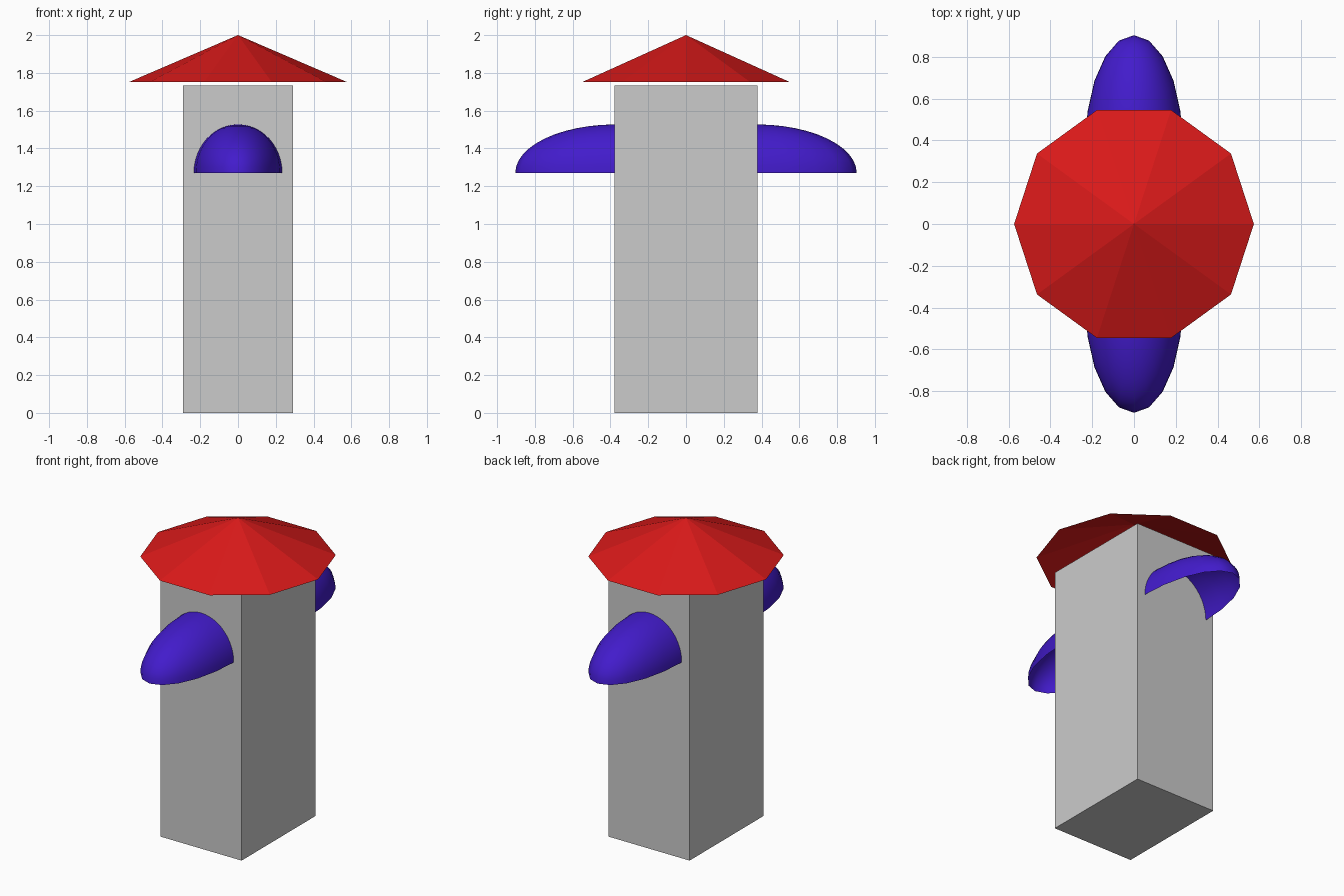
import bpy, bmesh
from mathutils import Matrix

if "Cube" in bpy.data.objects:
    bpy.data.objects.remove(bpy.data.objects["Cube"])


def material(name, rgb):
    m = bpy.data.materials.new(name)
    m.diffuse_color = (*rgb, 1)
    m.use_nodes = True
    m.node_tree.nodes["Principled BSDF"].inputs["Base Color"].default_value = m.diffuse_color
    return m


def make_object(name, bm, mat=None):
    mesh = bpy.data.meshes.new(name)
    bm.to_mesh(mesh)
    bm.free()
    ob = bpy.data.objects.new(name, mesh)
    bpy.context.collection.objects.link(ob)
    if mat:
        mesh.materials.append(mat)
    return ob


red = material("roof_red", (0.7, 0.01, 0.01))
blue = material("awning_blue", (0.055, 0.011, 0.6))

# Square tower body
H = 1.733
bm = bmesh.new()
bmesh.ops.create_cube(bm, size=1, matrix=Matrix.Translation((0, 0, H / 2))
                      @ Matrix.Diagonal((0.58, 0.755, H, 1)))
make_object("tower_body", bm)

# Ten-sided open cone roof, floating just above the body
bm = bmesh.new()
bmesh.ops.create_cone(bm, cap_ends=False, segments=10, radius1=0.574, radius2=0,
                      depth=0.247, matrix=Matrix.Translation((0, 0, 1.8765))
                      @ Matrix.Rotation(1.5707963, 4, 'Z'))
make_object("roof", bm, red)

# Quarter-ellipsoid shell awnings, open below, mirrored front to back
bm = bmesh.new()
bmesh.ops.create_uvsphere(bm, u_segments=20, v_segments=24, radius=1)
bmesh.ops.delete(bm, geom=[v for v in bm.verts if v.co.z < -1e-4 or v.co.y < -1e-4],
                 context='VERTS')
bmesh.ops.transform(bm, verts=bm.verts, matrix=Matrix.Translation((0, 0.375, 1.27))
                    @ Matrix.Diagonal((0.234, 0.529, 0.257, 1)))
for f in bm.faces:
    f.smooth = True
awnings = make_object("awnings", bm, blue)
mirror = awnings.modifiers.new("Mirror", 'MIRROR')
mirror.use_axis = (False, True, False)
mirror.use_mirror_merge = False
